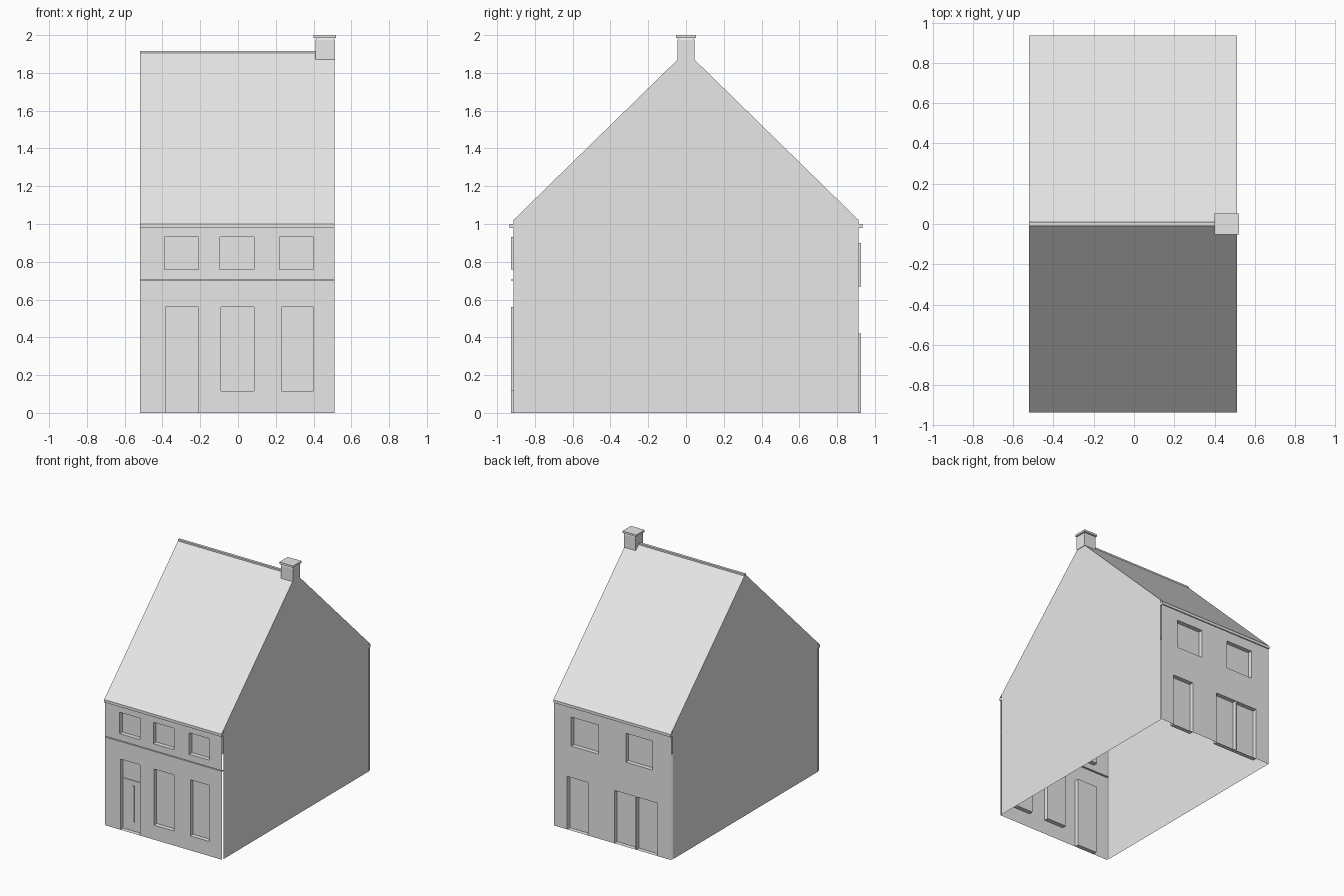
import bpy
import bmesh

cube = bpy.data.objects.get("Cube")
if cube:
    bpy.data.objects.remove(cube, do_unlink=True)

GREY = (0.8, 0.8, 0.8, 1.0)
mat = bpy.data.materials.new("plain_grey")
mat.use_nodes = True
mat.diffuse_color = GREY
mat.node_tree.nodes["Principled BSDF"].inputs["Base Color"].default_value = GREY

LEFT, RIGHT = -0.52, 0.51      # gable planes
WALL, FACADE, EAVE = 0.912, 0.926, 0.935
WALL_TOP, EAVE_Z, APEX = 0.98, 1.0, 1.914
SLOPE = (APEX - EAVE_Z) / EAVE
DEPTH = 0.035


def finish(bm, name):
    mesh = bpy.data.meshes.new(name)
    bm.to_mesh(mesh)
    bm.free()
    mesh.materials.append(mat)
    obj = bpy.data.objects.new(name, mesh)
    bpy.context.collection.objects.link(obj)
    return obj


def face(bm, points):
    return bm.faces.new([bm.verts.new(p) for p in points])


def sheet(name, points):
    bm = bmesh.new()
    face(bm, points)
    return finish(bm, name)


def box(name, x, y, z, taper=0.0, taper_height=0.0):
    """Box from ranges; an optional short taper narrows the top."""
    bm = bmesh.new()
    levels = [(z[0], 0.0), (z[1] - taper_height, 0.0)]
    if taper:
        levels.append((z[1], taper))
    rings = [[bm.verts.new(p) for p in ((x[0] + t, y[0] + t, h), (x[1] - t, y[0] + t, h),
                                        (x[1] - t, y[1] - t, h), (x[0] + t, y[1] - t, h))]
             for h, t in levels]
    bm.faces.new(rings[0][::-1])
    bm.faces.new(rings[-1])
    for a, b in zip(rings, rings[1:]):
        for i in range(4):
            j = (i + 1) % 4
            bm.faces.new((a[i], a[j], b[j], b[i]))
    return finish(bm, name)


def facade(name, side, openings):
    """Thin wall sheet with recessed openings (x0, x1, z0, z1, depth)."""
    bm = bmesh.new()
    y = side * FACADE
    xs = sorted({LEFT, RIGHT} | {v for o in openings for v in o[:2]})
    zs = sorted({0.0, WALL_TOP} | {v for o in openings for v in o[2:4]})

    def corners(x0, x1, z0, z1, at):
        return [(x0, at, z0), (x1, at, z0), (x1, at, z1), (x0, at, z1)]

    # plain wall cells around the openings
    for x0, x1 in zip(xs, xs[1:]):
        for z0, z1 in zip(zs, zs[1:]):
            cx, cz = (x0 + x1) / 2, (z0 + z1) / 2
            if not any(o[0] < cx < o[1] and o[2] < cz < o[3] for o in openings):
                face(bm, corners(x0, x1, z0, z1, y))
    # reveals and panes
    for *rect, depth in openings:
        outer = corners(*rect, y)
        inner = corners(*rect, y - side * depth)
        face(bm, inner)
        for i in range(4):
            j = (i + 1) % 4
            face(bm, (outer[i], outer[j], inner[j], inner[i]))
    if side > 0:
        bmesh.ops.reverse_faces(bm, faces=bm.faces[:])
    bmesh.ops.remove_doubles(bm, verts=bm.verts[:], dist=0.0001)
    return finish(bm, name)


# Front: three small upper windows, a groove, a door and two tall windows
facade("front_facade", -1, [
    (-0.39, -0.21, 0.76, 0.93, DEPTH),
    (-0.095, 0.085, 0.76, 0.93, DEPTH),
    (0.22, 0.40, 0.76, 0.93, DEPTH),
    (LEFT, RIGHT, 0.70, 0.706, FACADE - WALL),
    (-0.385, -0.21, 0.0, 0.56, DEPTH),
    (-0.09, 0.085, 0.115, 0.56, DEPTH),
    (0.23, 0.40, 0.115, 0.56, DEPTH),
])

# Front door details
pane = -FACADE + DEPTH
box("front_door_transom", (-0.385, -0.21), (pane - 0.006, pane), (0.392, 0.402))
box("front_door_strip", (-0.305, -0.285), (pane - 0.005, pane), (0.07, 0.36))

# Back: two windows, a single door and a double door
facade("back_facade", 1, [
    (0.12, 0.36, 0.67, 0.90, DEPTH),
    (-0.355, -0.12, 0.67, 0.90, DEPTH),
    (0.21, 0.395, 0.0, 0.42, DEPTH),
    (-0.205, -0.02, 0.0, 0.42, DEPTH),
    (-0.40, -0.213, 0.0, 0.42, DEPTH),
])

# Gable walls
shoulder = EAVE_Z + (EAVE - WALL) * SLOPE
profile = [(-WALL, 0), (WALL, 0), (WALL, shoulder), (0, APEX), (-WALL, shoulder)]
sheet("left_gable_wall", [(RIGHT, y, z) for y, z in profile])
sheet("right_gable_wall", [(LEFT, y, z) for y, z in reversed(profile)])

# Roof slopes and gutters
for name, side in (("front", -1), ("back", 1)):
    slope = [(LEFT, side * EAVE, EAVE_Z), (RIGHT, side * EAVE, EAVE_Z),
             (RIGHT, 0, APEX), (LEFT, 0, APEX)]
    sheet(name + "_roof_slope", slope if side < 0 else slope[::-1])
    box(name + "_gutter", (LEFT, RIGHT),
        sorted((side * EAVE, side * WALL)), (WALL_TOP - 0.002, EAVE_Z))

# Ridge cap
box("ridge_cap", (LEFT, RIGHT), (-0.01, 0.01), (1.895, 1.917))

# Chimney
box("chimney_stack", (0.41, 0.514), (-0.045, 0.045), (1.868, 1.985), 0.006, 0.012)
box("chimney_cap", (0.40, 0.52), (-0.053, 0.053), (1.984, 2.0))
